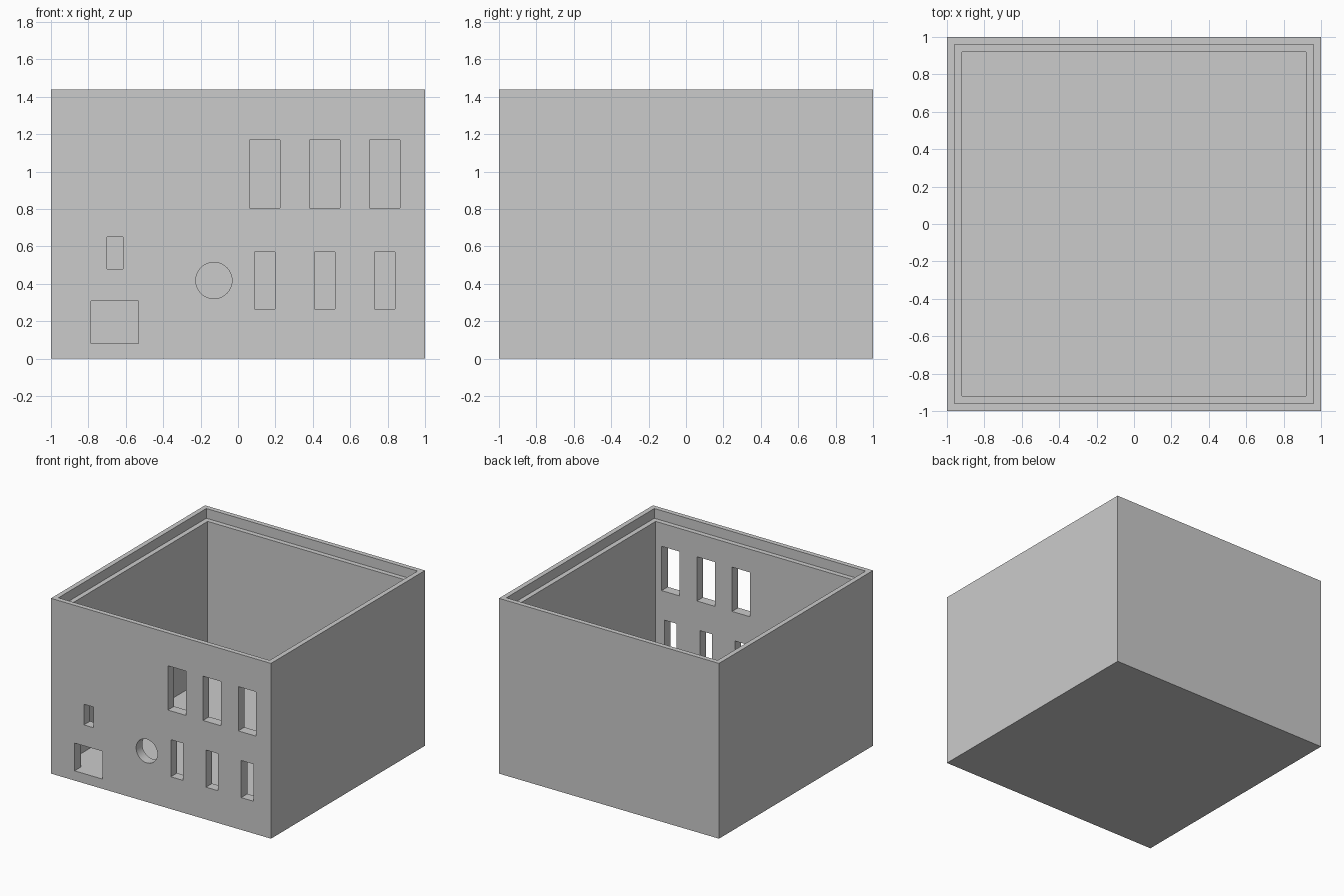
import bpy

old = bpy.data.objects.get("Cube")
if old:
    bpy.data.objects.remove(old, do_unlink=True)

HEIGHT, WALL, LIP, FLOOR = 1.44, 0.08, 0.04, 0.08

grey = bpy.data.materials.new("light_grey")
grey.use_nodes = True
colour = (0.6, 0.6, 0.6, 1)
grey.diffuse_color = colour
grey.node_tree.nodes["Principled BSDF"].inputs["Base Color"].default_value = colour


def box(name, x, y, z):
    """Box spanning the given (low, high) ranges."""
    bpy.ops.mesh.primitive_cube_add(size=1)
    ob = bpy.context.object
    ob.name = name
    ob.location = [(lo + hi) / 2 for lo, hi in (x, y, z)]
    ob.scale = [hi - lo for lo, hi in (x, y, z)]
    bpy.ops.object.transform_apply(location=True, rotation=False, scale=True)
    return ob


def cut(target, cutter):
    """Subtract the cutter from the target and discard it."""
    mod = target.modifiers.new("cut", "BOOLEAN")
    mod.operation, mod.solver, mod.object = "DIFFERENCE", "EXACT", cutter
    cutter.hide_render = True
    bpy.context.view_layer.objects.active = target
    bpy.ops.object.modifier_apply(modifier=mod.name)
    bpy.data.objects.remove(cutter, do_unlink=True)


def opening(target, x, width, low, high):
    """Rectangular hole through the front wall."""
    cut(target, box("opening_cutter", (x - width / 2, x + width / 2),
                    (-1.1, -0.8), (low, high)))


# Enclosure shell
shell = box("enclosure", (-1, 1), (-1, 1), (0, HEIGHT))
shell.data.materials.append(grey)

# Hollow inside, then the stepped ledge around the rim
for inset, low in ((WALL, FLOOR), (LIP, HEIGHT - 0.08)):
    r = 1 - inset
    cut(shell, box("cavity_cutter", (-r, r), (-r, r), (low, HEIGHT + 0.2)))

# Two rows of three ports
for i in range(3):
    x = 0.144 + 0.32 * i
    opening(shell, x, 0.163, 0.806, 1.17)
    opening(shell, x, 0.11, 0.265, 0.57)

# Small slot and square port, flush with the floor
opening(shell, -0.657, 0.086, 0.48, 0.65)
opening(shell, -0.659, 0.252, FLOOR, 0.308)

# Round port
bpy.ops.mesh.primitive_cylinder_add(vertices=48, radius=0.097, depth=0.3,
                                    location=(-0.129, -0.95, 0.418),
                                    rotation=(1.570796, 0, 0))
cut(shell, bpy.context.object)

# Smooth the round port, keep every other edge sharp
shell.select_set(True)
bpy.context.view_layer.objects.active = shell
bpy.ops.object.shade_smooth_by_angle()
